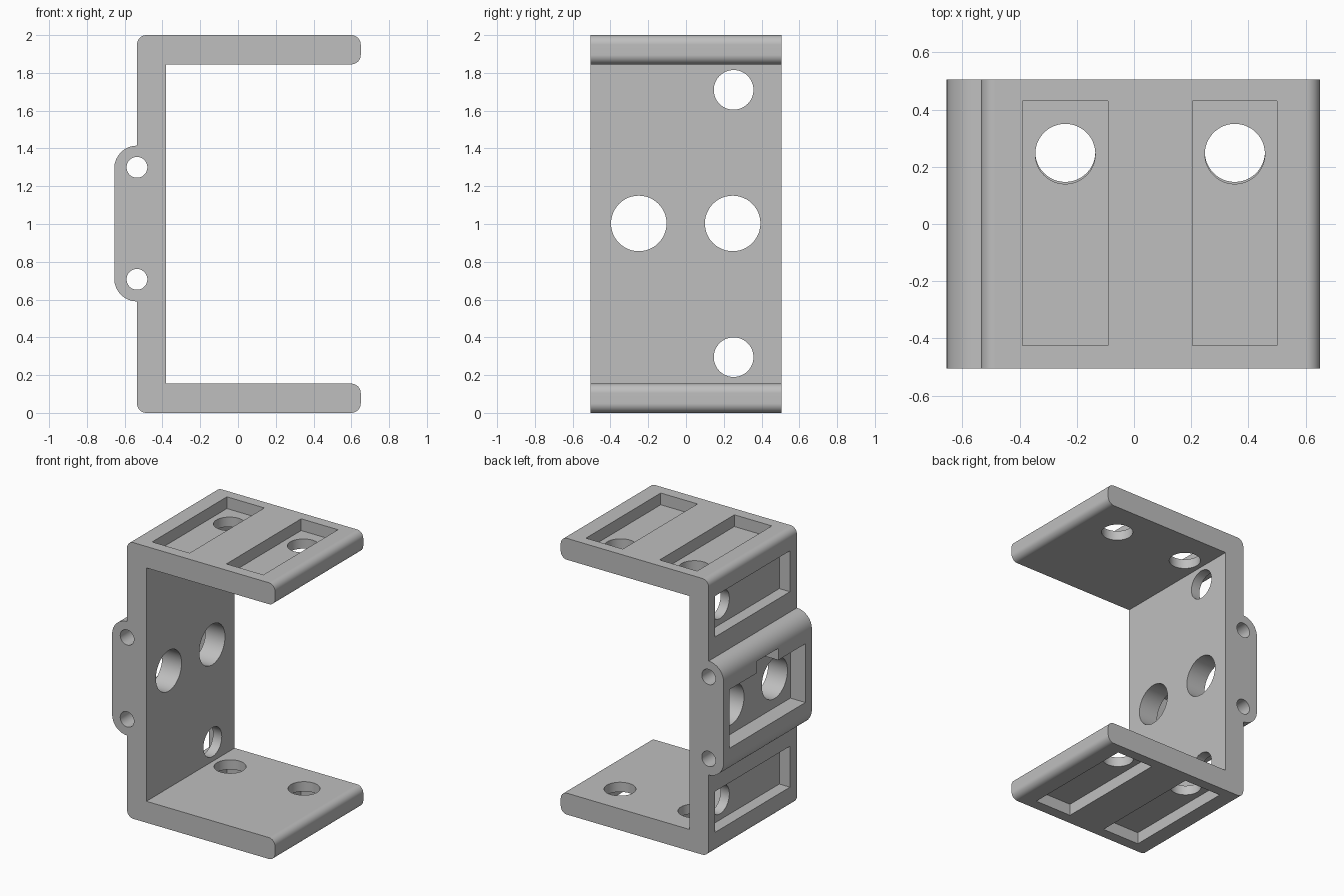
import bpy, bmesh, math

if "Cube" in bpy.data.objects:
    bpy.data.objects.remove(bpy.data.objects["Cube"])

HALF_DEPTH = 0.505
X_BACK, X_IN, X_END, X_BOSS = -0.535, -0.38, 0.65, -0.655
WALL = 0.155


def arc(cx, cz, r, a0, a1, n=8):
    """Points of an arc in the x-z plane, angles in degrees."""
    return [(cx + r * math.cos(math.radians(a0 + (a1 - a0) * i / n)),
             cz + r * math.sin(math.radians(a0 + (a1 - a0) * i / n))) for i in range(n + 1)]


def new_object(name, bm):
    bmesh.ops.recalc_face_normals(bm, faces=bm.faces)
    mesh = bpy.data.meshes.new(name)
    bm.to_mesh(mesh)
    bm.free()
    obj = bpy.data.objects.new(name, mesh)
    bpy.context.collection.objects.link(obj)
    return obj


def extrude_profile(name, points):
    bm = bmesh.new()
    face = bm.faces.new([bm.verts.new((x, -HALF_DEPTH, z)) for x, z in points])
    out = bmesh.ops.extrude_face_region(bm, geom=[face])
    verts = [v for v in out["geom"] if isinstance(v, bmesh.types.BMVert)]
    bmesh.ops.translate(bm, verts=verts, vec=(0, 2 * HALF_DEPTH, 0))
    return new_object(name, bm)


def cut(target, bm):
    """Subtract a cutter from the target and discard it."""
    cutter = new_object("cutter", bm)
    cutter.hide_render = True
    mod = target.modifiers.new("cut", "BOOLEAN")
    mod.operation = "DIFFERENCE"
    mod.solver = "EXACT"
    mod.object = cutter
    bpy.context.view_layer.objects.active = target
    bpy.ops.object.modifier_apply(modifier=mod.name)
    bpy.data.objects.remove(cutter)


def cut_box(target, x0, x1, y0, y1, z0, z1):
    bm = bmesh.new()
    bmesh.ops.create_cube(bm, size=1)
    bmesh.ops.scale(bm, verts=bm.verts, vec=(x1 - x0, y1 - y0, z1 - z0))
    bmesh.ops.translate(bm, verts=bm.verts, vec=((x0 + x1) / 2, (y0 + y1) / 2, (z0 + z1) / 2))
    cut(target, bm)


def cut_hole(target, centre, radius, length, axis):
    bm = bmesh.new()
    bmesh.ops.create_cone(bm, cap_ends=True, segments=48, radius1=radius,
                          radius2=radius, depth=length)
    for v in bm.verts:
        x, y, z = v.co
        v.co = {"x": (z, x, y), "y": (x, z, y), "z": (x, y, z)}[axis]
    bmesh.ops.translate(bm, verts=bm.verts, vec=centre)
    cut(target, bm)


# C-shaped body with a rounded hinge boss on its back
r, b = 0.05, X_BACK - X_BOSS
profile = (arc(X_BACK + r, r, r, 180, 270)
           + arc(X_END - r, r, r, 270, 360)
           + arc(X_END - r, WALL - r, r, 0, 90)
           + [(X_IN, WALL), (X_IN, 2 - WALL)]
           + arc(X_END - r, 2 - WALL + r, r, 270, 360)
           + arc(X_END - r, 2 - r, r, 0, 90)
           + arc(X_BACK + r, 2 - r, r, 90, 180)
           + arc(X_BACK, 1.295, b, 90, 180)
           + arc(X_BACK, 0.71, b, 180, 270))
bracket = extrude_profile("bracket", profile)

# Rectangular pockets and round holes in both arms
Y0, Y1, DEEP = -0.425, 0.43, 0.085
for x0, x1 in ((-0.39, -0.09), (0.205, 0.50)):
    cut_box(bracket, x0, x1, Y0, Y1, 2 - DEEP, 2.1)
    cut_box(bracket, x0, x1, Y0, Y1, -0.1, DEEP)
    for z, y in ((2, 0.245), (0, 0.252)):
        cut_hole(bracket, ((x0 + x1) / 2, y, z), 0.105, 0.6, "z")

# Pockets and holes at the top and bottom of the back wall
for z in (0.295, 1.71):
    cut_box(bracket, -0.8, X_BACK + DEEP, Y0, Y1, z - 0.148, z + 0.148)
    cut_hole(bracket, (X_BACK, 0.252, z), 0.105, 0.6, "x")

# Boss pocket with a small notch, and its two large holes
cut_box(bracket, -0.8, X_BACK, -0.43, 0.435, 0.79, 1.215)
cut_box(bracket, -0.8, X_BACK, -0.12, 0.125, 1.1, 1.30)
for y in (-0.25, 0.247):
    cut_hole(bracket, (X_BACK, y, 1.003), 0.147, 0.6, "x")

# Pin holes running through the boss
for z in (0.707, 1.30):
    cut_hole(bracket, (X_BACK, 0, z), 0.055, 1.4, "y")

# Finish
grey = bpy.data.materials.new("grey")
grey.diffuse_color = (0.52, 0.52, 0.52, 1)
grey.use_nodes = True
grey.node_tree.nodes["Principled BSDF"].inputs["Base Color"].default_value = grey.diffuse_color
bracket.data.materials.clear()
bracket.data.materials.append(grey)
for p in bracket.data.polygons:
    p.material_index = 0
bpy.ops.object.select_all(action="DESELECT")
bracket.select_set(True)
bpy.context.view_layer.objects.active = bracket
bpy.ops.object.shade_smooth_by_angle(angle=math.radians(30))
weighted = bracket.modifiers.new("weighted_normals", "WEIGHTED_NORMAL")
weighted.keep_sharp = True
